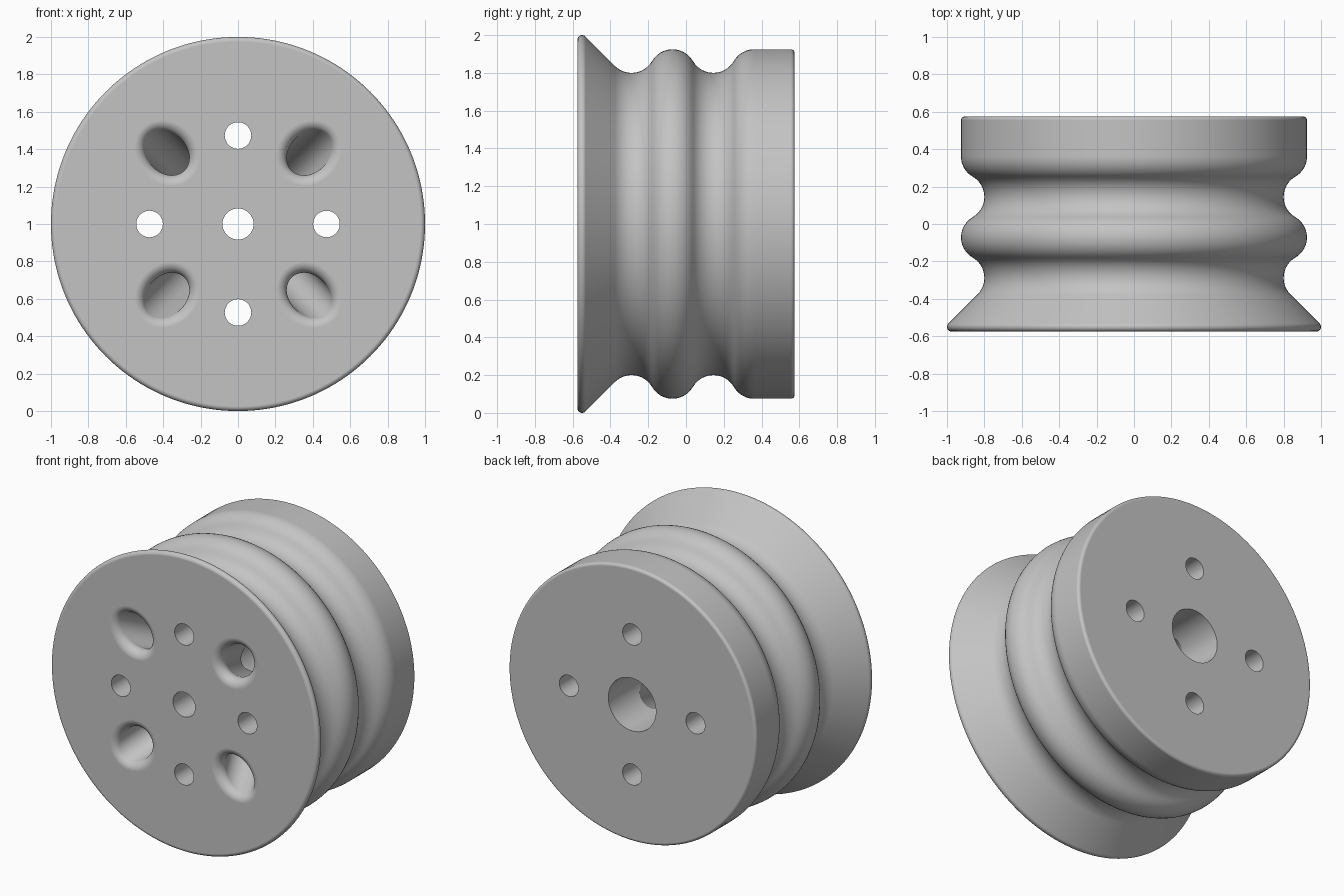
import bpy, bmesh
from math import sin, cos, tan, radians, pi, sqrt, atan2
from mathutils import Vector

default = bpy.data.objects.get("Cube")
if default:
    bpy.data.objects.remove(default, do_unlink=True)

HALF = 0.575          # half the width along y
MID = 1.0             # height of the axle
SIDES = 160

grey = bpy.data.materials.new("plain_grey")
grey.use_nodes = True
colour = (0.55, 0.55, 0.55, 1)
grey.diffuse_color = colour
grey.node_tree.nodes["Principled BSDF"].inputs["Base Color"].default_value = colour


def loft(name, rings):
    """Skin a list of equal-length rings and cap both ends."""
    bm = bmesh.new()
    loops = [[bm.verts.new(p) for p in ring] for ring in rings]
    n = len(rings[0])
    for a, b in zip(loops, loops[1:]):
        for i in range(n):
            j = (i + 1) % n
            bm.faces.new((a[i], a[j], b[j], b[i]))
    bm.faces.new(loops[0])
    bm.faces.new(loops[-1])
    bmesh.ops.remove_doubles(bm, verts=bm.verts, dist=1e-5)
    bmesh.ops.recalc_face_normals(bm, faces=bm.faces)
    mesh = bpy.data.meshes.new(name)
    bm.to_mesh(mesh)
    bm.free()
    mesh.materials.append(grey)
    obj = bpy.data.objects.new(name, mesh)
    bpy.context.collection.objects.link(obj)
    return obj


def circle(y, r, x=0, z=0, n=SIDES):
    return [(x + r * cos(2 * pi * i / n), y, MID + z + r * sin(2 * pi * i / n))
            for i in range(n)]


def arc(cy, cr, radius, start, end, steps=12):
    """Points (y, r) of a profile arc, angles in degrees."""
    angles = [radians(start + (end - start) * i / steps) for i in range(steps + 1)]
    return [(cy + radius * cos(a), cr + radius * sin(a)) for a in angles]


def bore(name, r, y0, y1, x=0, z=0):
    return loft(name, [circle(y0, r, x, z, 64), circle(y1, r, x, z, 64)])


def tunnel(name, turn, r=0.105, fillet=0.055, start=0.57, slope=0.6):
    """Slanted hole with a rounded mouth, running from the front face to the axle."""
    out = Vector((cos(turn), sin(turn)))
    side = Vector((-sin(turn), cos(turn)))
    shift = -out * slope                   # drift per unit of depth
    a = r * sqrt(1 + slope * slope)        # long half-axis of the mouth
    n, steps = 64, 8
    rings = [[] for _ in range(steps + 3)]
    for i in range(n):
        t = 2 * pi * i / n
        base = out * (start + a * cos(t)) + side * (r * sin(t))
        normal = (out * (cos(t) / a) + side * (sin(t) / r)).normalized()
        lean = shift.dot(normal)
        drift = shift - normal * lean
        centre = fillet * (lean + sqrt(1 + lean * lean))
        last = atan2(1, -lean)             # sweep from face to wall
        points = []
        for k in range(steps + 1):
            s = last * k / steps
            points.append((centre - fillet * sin(s), fillet * (1 - cos(s))))
        for k, (off, depth) in enumerate(points):
            p = base + normal * off + drift * depth
            rings[k + 1].append((p.x, depth - HALF, MID + p.y))
        lip = base + normal * centre
        rings[0].append((lip.x, -HALF - 0.05, MID + lip.y))
        depth = start / slope
        end = base + shift * depth
        rings[-1].append((end.x, depth - HALF, MID + end.y))
    return loft(name, rings)


# Turned body: flared front rim, two grooves, rounded rib, flat rear band
g, rib = 0.125, 0.2165
first = -0.288
profile = (arc(-HALF + 0.025, 0.975, 0.025, 180, 45)
           + arc(first, 0.8 + g, g, 225, 330)
           + arc(first + rib, 0.8, g, 150, 30)
           + arc(first + 2 * rib, 0.8 + g, g, 210, 330)
           + arc(first + 3 * rib, 0.8, g, 150, 90)
           + arc(HALF - 0.02, 0.905, 0.02, 90, 0))
clean = [profile[0]]
for p in profile[1:]:
    if (Vector(p) - Vector(clean[-1])).length > 1e-4:
        clean.append(p)
body = loft("wheel_body", [circle(y, r) for y, r in clean])

# Cutters: axle hole, rear counterbore, four bolt holes, four slanted tunnels
cutters = [bore("axle_hole_cutter", 0.083, -0.7, 0.1),
           bore("rear_counterbore_cutter", 0.178, -0.25, 0.7)]
for i in range(4):
    turn = i * pi / 2
    cutters.append(bore(f"bolt_hole_cutter_{i + 1}", 0.071, -0.7, 0.7,
                        0.473 * cos(turn), 0.473 * sin(turn)))
    cutters.append(tunnel(f"tunnel_cutter_{i + 1}", turn + pi / 4))

bpy.context.view_layer.objects.active = body
body.select_set(True)
for c in cutters:
    mod = body.modifiers.new(c.name, "BOOLEAN")
    mod.operation = "DIFFERENCE"
    mod.solver = "EXACT"
    mod.object = c
    bpy.ops.object.modifier_apply(modifier=mod.name)
    bpy.data.objects.remove(c, do_unlink=True)

# Smooth shading, keeping the hole edges sharp and the end faces flat
bpy.ops.object.select_all(action="DESELECT")
body.select_set(True)
bpy.ops.object.shade_smooth_by_angle(angle=radians(30))
weighted = body.modifiers.new("flat_ends", "WEIGHTED_NORMAL")
weighted.keep_sharp = True
